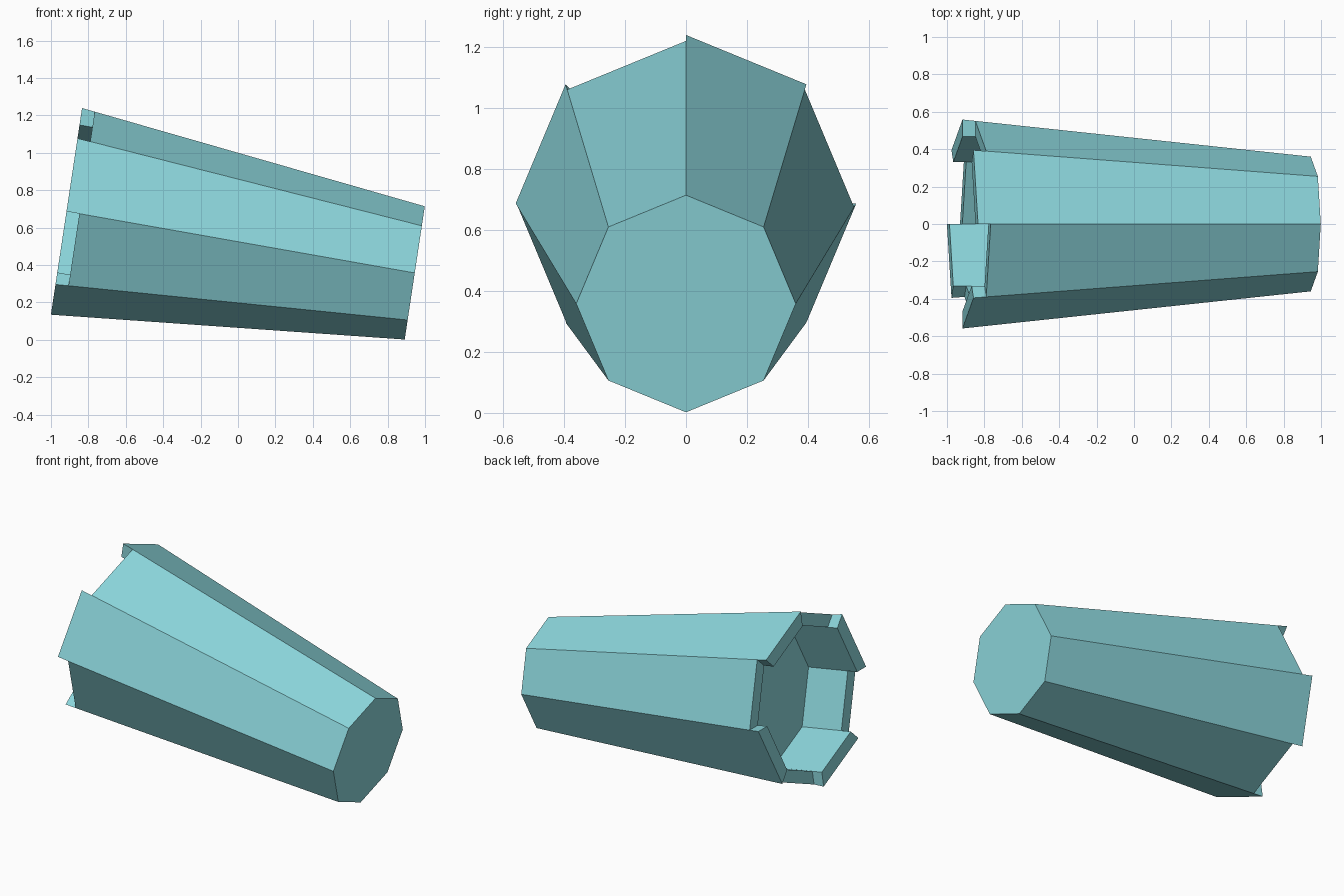
import bpy
import bmesh
import math
from mathutils import Vector

if "Cube" in bpy.data.objects:
    bpy.data.objects.remove(bpy.data.objects["Cube"])

SIDES = 8
BASE = Vector((0.945, 0.0, 0.358))     # centre of the narrow closed end
RIM = Vector((-0.917, 0.0, 0.687))     # centre of the wide open end
UP = Vector((0.149, 0.0, 0.989))       # tilted cross-section axis
SIDE = Vector((0.0, 1.0, 0.0))
R_BASE, R_RIM, R_IN = 0.36, 0.5585, 0.467
NOTCH, FLOOR = 0.963, 0.81             # fractions along the axis

mat = bpy.data.materials.new("pale teal")
mat.diffuse_color = (0.26, 0.67, 0.71, 1.0)
mat.use_nodes = True
mat.node_tree.nodes["Principled BSDF"].inputs["Base Color"].default_value = mat.diffuse_color

bm = bmesh.new()


def point(s, k, inner=False):
    """Point at fraction s along the axis, on corner k of the octagon."""
    r = R_IN if inner else R_BASE + (R_RIM - R_BASE) * s
    a = math.tau * k / SIDES
    return BASE.lerp(RIM, s) + UP * (r * math.cos(a)) + SIDE * (r * math.sin(a))


def face(points):
    bm.faces.new([bm.verts.new(p) for p in points])


# closed end and floor of the hollow
face([point(0, k) for k in range(SIDES)])
face([point(FLOOR, k, True) for k in range(SIDES)])

# walls: every other side rises into a battlement
for k in range(SIDES):
    n = k + 1
    top = 1.0 if k % 2 == 0 else NOTCH
    face([point(0, k), point(0, n), point(top, n), point(top, k)])
    face([point(FLOOR, k, True), point(FLOOR, n, True),
          point(top, n, True), point(top, k, True)])
    face([point(top, k), point(top, n), point(top, n, True), point(top, k, True)])
    # end of a battlement
    face([point(NOTCH, k), point(1, k), point(1, k, True), point(NOTCH, k, True)])

# split the tall walls at the notch line so that the shell welds shut
bmesh.ops.remove_doubles(bm, verts=bm.verts[:], dist=1e-5)
for k in range(SIDES):
    for inner in (False, True):
        start = FLOOR if inner else 0
        mid, lo, hi = (point(s, k, inner) for s in (NOTCH, start, 1))
        for e in bm.edges[:]:
            a, b = e.verts
            if (a.co - lo).length < 1e-4 and (b.co - hi).length < 1e-4 or \
               (b.co - lo).length < 1e-4 and (a.co - hi).length < 1e-4:
                low = a if (a.co - lo).length < 1e-4 else b
                _, v = bmesh.utils.edge_split(e, low, 0.5)
                v.co = mid
bmesh.ops.remove_doubles(bm, verts=bm.verts[:], dist=1e-5)
bmesh.ops.recalc_face_normals(bm, faces=bm.faces[:])

mesh = bpy.data.meshes.new("tower")
bm.to_mesh(mesh)
bm.free()
mesh.materials.append(mat)
tower = bpy.data.objects.new("tower", mesh)
bpy.context.collection.objects.link(tower)
